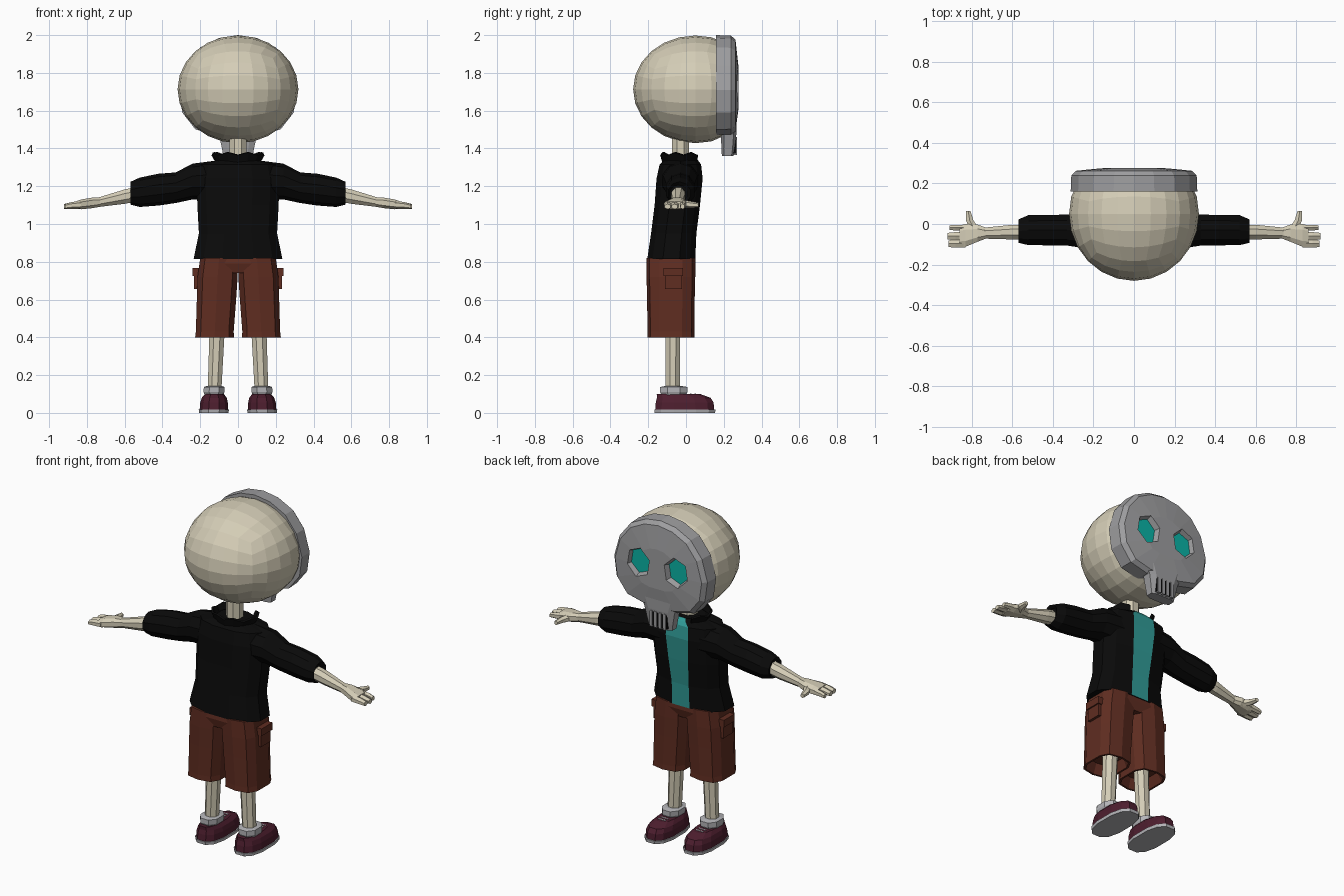
import bpy, bmesh, math
from mathutils import Vector


def mat(name, rgb):
    m = bpy.data.materials.new(name)
    m.diffuse_color = (*rgb, 1)
    return m


BONE = mat("bone", (0.66, 0.61, 0.47))
BLACK = mat("black cloth", (0.003, 0.003, 0.003))
RUST = mat("rust shorts", (0.115, 0.026, 0.015))
WINE = mat("wine shoe", (0.075, 0.013, 0.028))
GREY = mat("mask grey", (0.34, 0.34, 0.35))
PALE = mat("pale grey", (0.45, 0.45, 0.47))
GLOW = mat("bright teal", (0.003, 0.45, 0.38))
SHIRT = mat("shirt teal", (0.03, 0.33, 0.31))


def finish(name, bm, *mats):
    bmesh.ops.recalc_face_normals(bm, faces=bm.faces)
    me = bpy.data.meshes.new(name)
    bm.to_mesh(me)
    bm.free()
    for m in mats:
        me.materials.append(m)
    ob = bpy.data.objects.new(name, me)
    bpy.context.collection.objects.link(ob)
    return ob


def skin(rings, caps=True, closed=True):
    """Join rings of points into a tube."""
    bm = bmesh.new()
    vs = [[bm.verts.new(p) for p in r] for r in rings]
    n = len(rings[0])
    for a, b in zip(vs, vs[1:]):
        for i in range(n if closed else n - 1):
            j = (i + 1) % n
            bm.faces.new((a[i], a[j], b[j], b[i]))
    if caps:
        bm.faces.new(vs[0])
        bm.faces.new(vs[-1])
    return bm


def oval(n, p):
    """Unit superellipse, flat sides on the axes."""
    pts = []
    for i in range(n):
        t = 2 * math.pi * (i + 0.5) / n
        c, s = math.cos(t), math.sin(t)
        pts.append((math.copysign(abs(c) ** (2 / p), c), math.copysign(abs(s) ** (2 / p), s)))
    k = max(abs(a) for a, b in pts)
    return [(a / k, b / k) for a, b in pts]


def loft(axis, secs, n=8, p=2, s=1, caps=True):
    """Sections: (position on axis, centre 1, centre 2, radius 1, radius 2)."""
    rings = []
    for d, c1, c2, r1, r2 in secs:
        ring = []
        for a, b in oval(n, p):
            u, v = c1 + a * r1, c2 + b * r2
            q = {"x": (d, u, v), "y": (u, d, v), "z": (u, v, d)}[axis]
            ring.append((q[0] * s, q[1], q[2]))
        rings.append(ring)
    return skin(rings, caps)


def box(name, x0, x1, y0, y1, z0, z1, m):
    bm = bmesh.new()
    bmesh.ops.create_cube(bm, size=1)
    for v in bm.verts:
        v.co = ((x0 + x1) / 2 + v.co.x * (x1 - x0), (y0 + y1) / 2 + v.co.y * (y1 - y0),
                (z0 + z1) / 2 + v.co.z * (z1 - z0))
    return finish(name, bm, m)


# Head: spherified cube, flattened behind the mask
bm = bmesh.new()
bmesh.ops.create_cube(bm, size=2)
bmesh.ops.subdivide_edges(bm, edges=bm.edges[:], cuts=5, use_grid_fill=True)
for v in bm.verts:
    d = Vector([math.tan(c * math.pi / 4) for c in v.co]).normalized()
    v.co = (0.32 * d.x, min(0.05 + 0.33 * d.y, 0.2), 1.713 + 0.285 * d.z)
finish("head", bm, BONE)
finish("neck", loft("z", [(1.3, 0, -0.03, 0.045, 0.045), (1.47, 0, -0.03, 0.045, 0.045)]), BONE)

# Mask: rounded skull outline stepped forward
half = [(0.0, 2.0), (0.1, 1.985), (0.2, 1.935), (0.275, 1.84), (0.312, 1.71), (0.295, 1.59),
        (0.225, 1.5), (0.11, 1.472)]
outline = half + [(-x, z) for x, z in reversed(half[1:])]
steps = [(0.16, 1.0), (0.238, 0.99), (0.262, 0.92), (0.277, 0.45)]
mask = finish("mask", skin([[(x * k, y, 1.71 + (z - 1.71) * k) for x, z in outline]
                            for y, k in steps]), GREY)
finish("mask_jaw", loft("z", [(1.36, 0, 0.221, 0.078, 0.031), (1.4, 0, 0.223, 0.085, 0.036),
                              (1.47, 0, 0.226, 0.1, 0.04), (1.55, 0, 0.22, 0.14, 0.048)], 8, 4), GREY)


# Eye sockets and eyes
def hexagon(s, y, k):
    pts = []
    for i in range(6):
        t = math.radians(60 * i + 40)
        pts.append((s * (0.125 + 0.085 * k * math.cos(t)), y, 1.73 + 0.095 * k * math.sin(t)))
    return pts


for s in (1, -1):
    cut = finish("eye_cutter", skin([hexagon(s, 0.24, 0.78), hexagon(s, 0.3, 1.05)]), GREY)
    cut.hide_render = True
    cut.hide_viewport = True
    mod = mask.modifiers.new("eye_socket", "BOOLEAN")
    mod.operation = "DIFFERENCE"
    mod.object = cut
    finish("eye", skin([hexagon(s, 0.238, 0.82), hexagon(s, 0.246, 0.82)]), GLOW)

# Teeth
box("mouth_gap", -0.06, 0.06, 0.25, 0.2645, 1.372, 1.455, BLACK)
for x in (-0.045, -0.015, 0.015, 0.045):
    box("tooth", x - 0.009, x + 0.009, 0.25, 0.269, 1.365, 1.46, GREY)

# Jacket with the shirt showing down the front
bm = loft("z", [(0.815, 0, -0.078, 0.235, 0.127), (0.95, 0, -0.065, 0.207, 0.12),
                (1.1, 0, -0.046, 0.215, 0.12), (1.24, 0, -0.034, 0.22, 0.122),
                (1.315, 0, -0.03, 0.2, 0.11), (1.335, 0, -0.025, 0.12, 0.09),
                (1.35, 0, -0.025, 0.09, 0.075)], 12, 2.5)
for v in bm.verts:
    if v.co.y > 0 and abs(v.co.x) < 0.1:
        v.co.x *= 0.7 + 0.6 * (v.co.z - 0.815)
bm.normal_update()
for f in bm.faces:
    c = f.calc_center_median()
    f.material_index = int(c.y > 0.03 and abs(c.x) < 0.03)
finish("jacket", bm, BLACK, SHIRT)

# Collar: flared band, open at the front
base, top = [], []
for i in range(13):
    t = math.radians(125 + 290 * i / 12)
    c, sn = math.cos(t), math.sin(t)
    base.append((0.1 * c, -0.025 + 0.085 * sn, 1.315))
    top.append((0.13 * c, -0.025 + 0.1 * sn, 1.368 + 0.014 * (i % 2)))
collar = finish("collar", skin([base, top], False, False), BLACK)
collar.modifiers.new("thick", "SOLIDIFY").thickness = 0.012

# Hips
finish("shorts_waist", loft("z", [(0.74, 0, -0.08, 0.17, 0.11), (0.79, 0, -0.079, 0.2, 0.124),
                                  (0.83, 0, -0.078, 0.2, 0.12)], 12, 3), RUST)

for s in (1, -1):
    # Sleeve, forearm and hand
    finish("sleeve", loft("x", [(0.12, -0.03, 1.23, 0.1, 0.1), (0.24, -0.03, 1.225, 0.09, 0.09),
                                (0.33, -0.03, 1.192, 0.076, 0.077), (0.42, -0.03, 1.182, 0.075, 0.08),
                                (0.52, -0.03, 1.168, 0.074, 0.074), (0.568, -0.035, 1.163, 0.058, 0.058),
                                (0.555, -0.04, 1.16, 0.045, 0.045)], 10, 2, s), BLACK)
    finish("forearm", loft("x", [(0.5, -0.04, 1.165, 0.036, 0.04), (0.6, -0.04, 1.145, 0.036, 0.038),
                                 (0.74, -0.045, 1.115, 0.027, 0.025)], 8, 2, s), BONE)
    finish("palm", loft("x", [(0.73, -0.045, 1.116, 0.027, 0.025), (0.77, -0.045, 1.112, 0.042, 0.028),
                              (0.83, -0.056, 1.104, 0.056, 0.026), (0.86, -0.06, 1.1, 0.052, 0.019)],
                        8, 2.5, s), BONE)
    for y, r, end in ((-0.097, 0.02, 0.915), (-0.06, 0.02, 0.92), (-0.018, 0.014, 0.91)):
        finish("finger", loft("x", [(0.83, y, 1.102, r, 0.018), (0.88, y, 1.098, r, 0.016),
                                    (end, y, 1.092, r * 0.8, 0.012)], 6, 2, s), BONE)
    finish("thumb", loft("y", [(-0.03, 0.785, 1.107, 0.024, 0.02), (0.02, 0.81, 1.103, 0.018, 0.016),
                               (0.065, 0.817, 1.1, 0.011, 0.011)], 6, 2, s), BONE)

    # Shorts leg with hollow hem, and side pocket
    finish("shorts_leg", loft("z", [(0.46, 0.122, -0.08, 0.075, 0.09), (0.4, 0.124, -0.08, 0.092, 0.11),
                                    (0.4, 0.124, -0.08, 0.103, 0.121), (0.43, 0.123, -0.08, 0.1, 0.12),
                                    (0.6, 0.114, -0.08, 0.104, 0.122), (0.72, 0.108, -0.08, 0.106, 0.125),
                                    (0.82, 0.1, -0.08, 0.1, 0.125)], 10, 3.2, s), RUST)
    box("pocket", s * 0.18, s * 0.232, -0.112, -0.022, 0.655, 0.74, RUST)
    box("pocket_flap", s * 0.18, s * 0.24, -0.118, -0.016, 0.725, 0.768, RUST)

    # Leg, sock and shoe
    finish("leg", loft("z", [(0.1, 0.125, -0.07, 0.036, 0.037), (0.5, 0.108, -0.07, 0.041, 0.039)],
                       8, 2, s), BONE)
    finish("sock", loft("z", [(0.09, 0.127, -0.065, 0.048, 0.062), (0.11, 0.127, -0.065, 0.055, 0.072),
                              (0.137, 0.126, -0.065, 0.055, 0.072), (0.142, 0.126, -0.065, 0.04, 0.045)],
                        8, 2.3, s), PALE)
    finish("shoe_sole", loft("z", [(0, 0.128, -0.006, 0.078, 0.16), (0.018, 0.128, -0.006, 0.08, 0.162)],
                             12, 2.6, s), PALE)
    finish("shoe", loft("z", [(0.018, 0.128, -0.007, 0.075, 0.156), (0.055, 0.127, -0.007, 0.073, 0.153),
                              (0.08, 0.126, -0.012, 0.066, 0.142), (0.1, 0.125, -0.04, 0.05, 0.115)],
                        12, 2.6, s), WINE)
    for y in (0.025, 0.05):
        box("lace", s * 0.1, s * 0.15, y - 0.004, y + 0.004, 0.096, 0.103, PALE)
